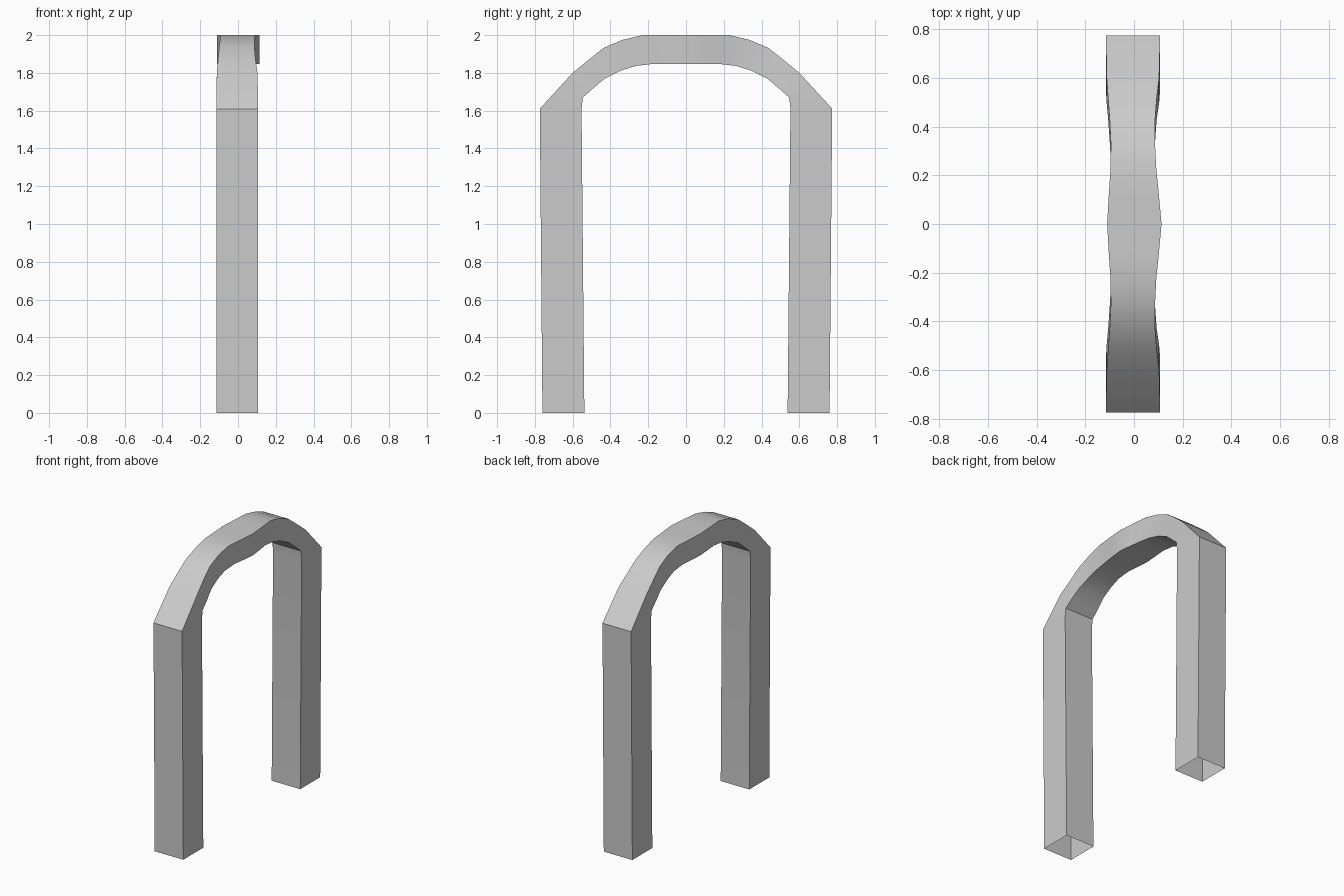
import bpy, bmesh, math

if "Cube" in bpy.data.objects:
    bpy.data.objects.remove(bpy.data.objects["Cube"])

# Stations from foot to crown: outer (y, z), inner (y, z), x min, x max
STATIONS = [
    (0.760, 0.000, 0.538, 0.000, -0.115, 0.107),
    (0.774, 1.610, 0.553, 1.610, -0.115, 0.107),
    (0.755, 1.631, 0.546, 1.670, -0.115, 0.107),
    (0.600, 1.800, 0.495, 1.715, -0.112, 0.103),
    (0.515, 1.870, 0.430, 1.770, -0.106, 0.093),
    (0.435, 1.933, 0.345, 1.812, -0.100, 0.087),
    (0.335, 1.975, 0.265, 1.837, -0.095, 0.086),
    (0.230, 2.000, 0.170, 1.848, -0.096, 0.091),
    (0.110, 2.000, 0.085, 1.848, -0.104, 0.103),
    (0.000, 2.000, 0.000, 1.848, -0.110, 0.113),
]

# Half of the arch: a rectangular section lofted from the open foot to the crown
bm = bmesh.new()
rings = []
for oy, oz, iy, iz, x0, x1 in STATIONS:
    corners = [(x0, oy, oz), (x1, oy, oz), (x1, iy, iz), (x0, iy, iz)]
    rings.append([bm.verts.new(c) for c in corners])
for a, b in zip(rings, rings[1:]):
    for i in range(4):
        j = (i + 1) % 4
        bm.faces.new((a[i], b[i], b[j], a[j]))

# Other half by mirroring across y, welded at the crown
half = bm.faces[:] + bm.edges[:] + bm.verts[:]
dup = bmesh.ops.duplicate(bm, geom=half)["geom"]
for v in dup:
    if isinstance(v, bmesh.types.BMVert):
        v.co.y *= -1
bmesh.ops.remove_doubles(bm, verts=bm.verts[:], dist=0.0005)
bmesh.ops.recalc_face_normals(bm, faces=bm.faces[:])

mesh = bpy.data.meshes.new("arch")
bm.to_mesh(mesh)
bm.free()
arch = bpy.data.objects.new("arch", mesh)
bpy.context.collection.objects.link(arch)

# Smooth along the curve, crisp along the corners
bpy.context.view_layer.objects.active = arch
arch.select_set(True)
bpy.ops.object.shade_smooth_by_angle(angle=math.radians(30))
